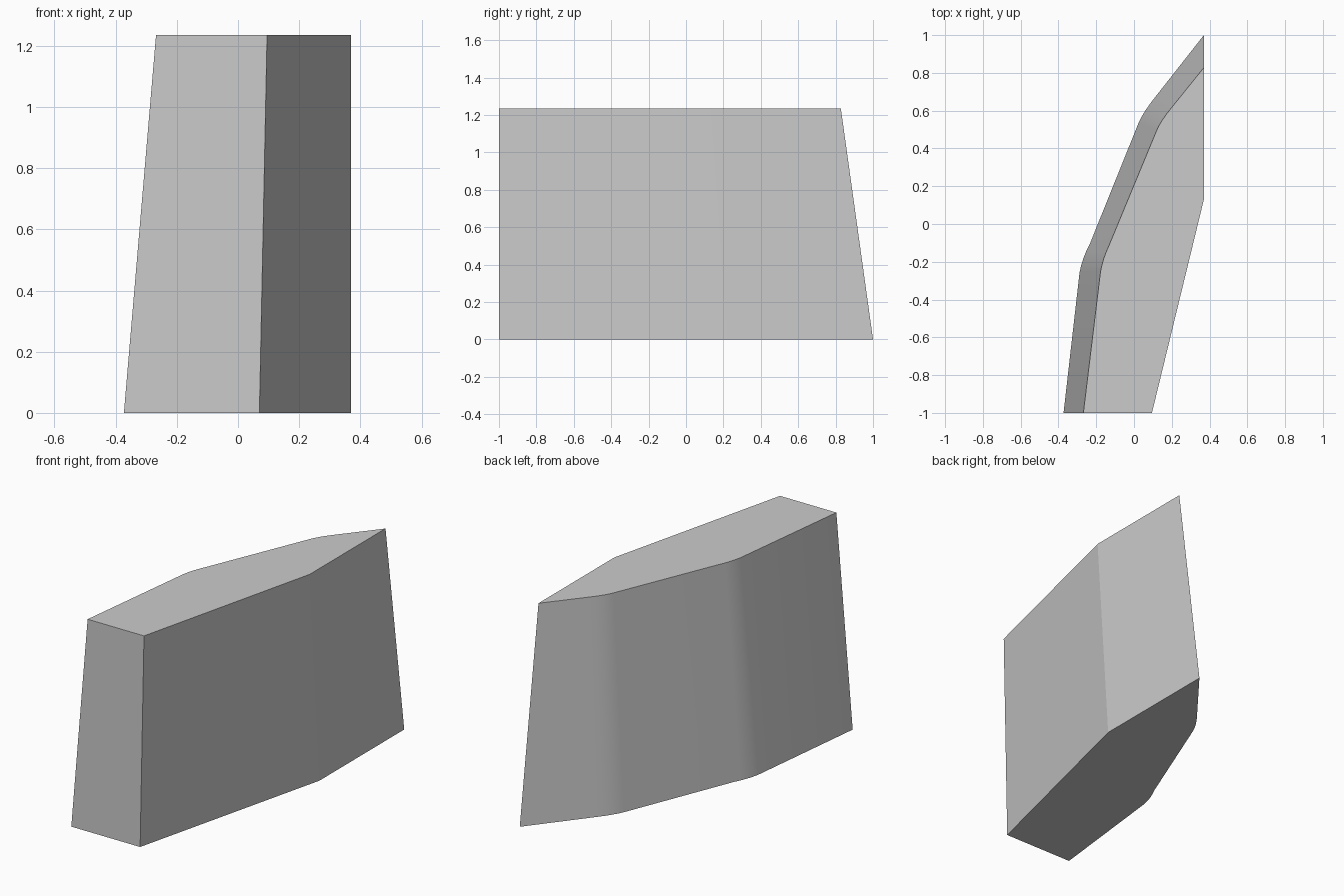
import bpy, bmesh
from mathutils import Vector

if "Cube" in bpy.data.objects:
    bpy.data.objects.remove(bpy.data.objects["Cube"])

STEPS = 4      # segments in each rounded bend
HEIGHT = 1.235


def bend(a, c, b):
    """Points of a soft corner from a to b, pulled towards c."""
    a, b, c = Vector(a), Vector(b), Vector(c)
    ts = [i / STEPS for i in range(STEPS + 1)]
    return [a * (1 - t) ** 2 + c * 2 * t * (1 - t) + b * t * t for t in ts]


def outline(front, bend1, bend2, back, side, front_right):
    """Closed outline: curved left side, then the angular right side."""
    return [Vector(front), *bend(*bend1), *bend(*bend2),
            Vector(back), Vector(side), Vector(front_right)]


bottom = outline((-0.373, -1),
                 ((-0.288, -0.255), (-0.274, -0.18), (-0.235, -0.108)),
                 ((0.024, 0.535), (0.05, 0.595), (0.113, 0.673)),
                 (0.37, 1), (0.37, 0.22), (0.07, -1))
top = outline((-0.268, -1),
              ((-0.177, -0.25), (-0.164, -0.18), (-0.135, -0.12)),
              ((0.119, 0.493), (0.14, 0.545), (0.198, 0.615)),
              (0.37, 0.828), (0.37, 0.13), (0.095, -1))

# Tapered solid between the two outlines
bm = bmesh.new()
low = [bm.verts.new((p.x, p.y, 0)) for p in bottom]
high = [bm.verts.new((p.x, p.y, HEIGHT)) for p in top]
bm.faces.new(low)
bm.faces.new(high)
for i in range(len(low)):
    j = (i + 1) % len(low)
    bm.faces.new((low[i], low[j], high[j], high[i]))
bmesh.ops.recalc_face_normals(bm, faces=bm.faces)
mesh = bpy.data.meshes.new("curved_block")
bm.to_mesh(mesh)
bm.free()

block = bpy.data.objects.new("curved_block", mesh)
bpy.context.collection.objects.link(block)

# Plain grey finish
grey = bpy.data.materials.new("light_grey")
grey.diffuse_color = (0.6, 0.6, 0.6, 1)
grey.use_nodes = True
grey.node_tree.nodes["Principled BSDF"].inputs["Base Color"].default_value = grey.diffuse_color
mesh.materials.append(grey)

# Smooth bends, sharp outer edges
bpy.context.view_layer.objects.active = block
block.select_set(True)
bpy.ops.object.shade_smooth_by_angle(angle=0.14)
